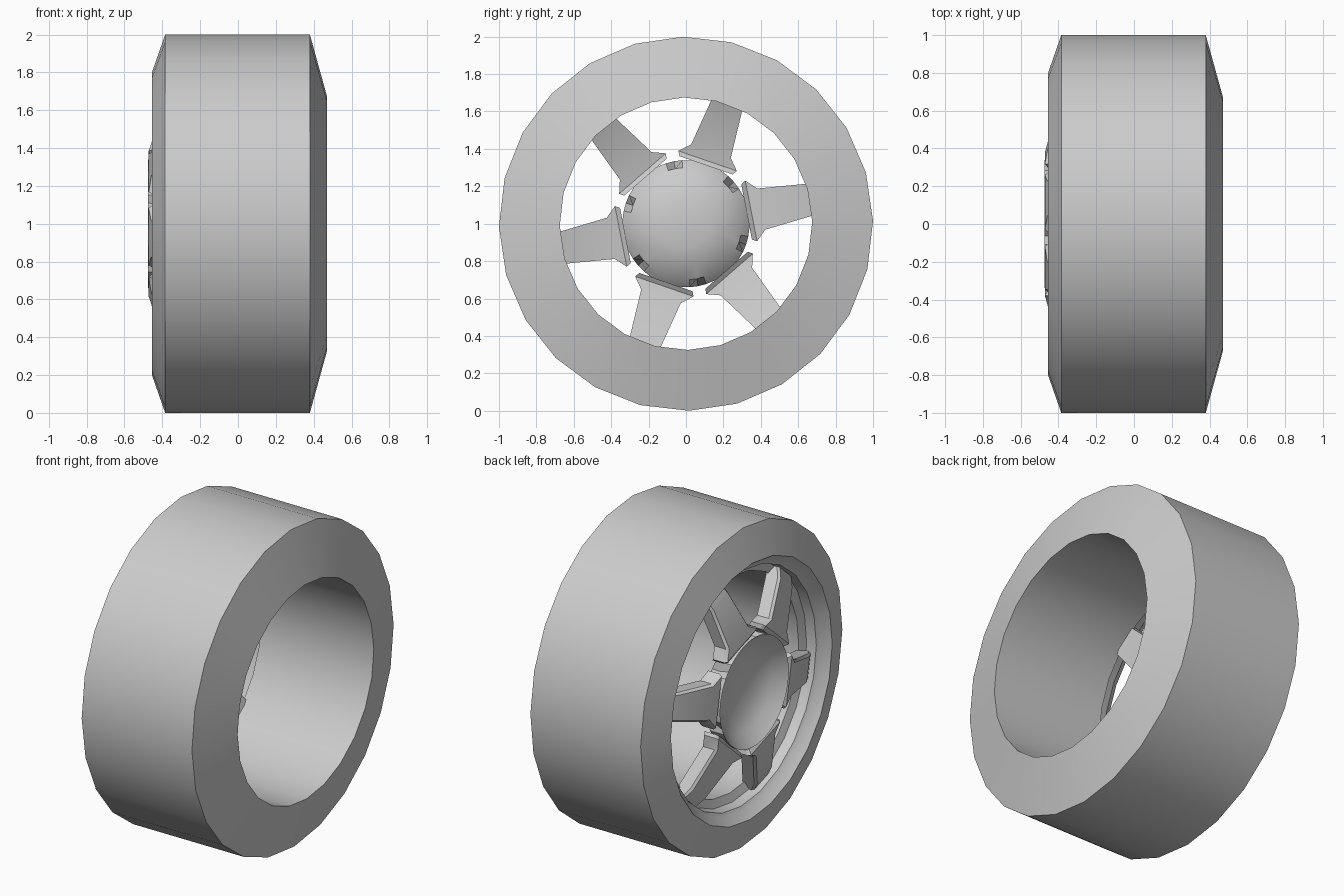
import bpy, bmesh, math

old = bpy.data.objects.get("Cube")
if old:
    bpy.data.objects.remove(old, do_unlink=True)

grey = bpy.data.materials.new("plain grey")
grey.use_nodes = True
grey.diffuse_color = (0.6, 0.6, 0.6, 1)
grey.node_tree.nodes["Principled BSDF"].inputs["Base Color"].default_value = (0.6, 0.6, 0.6, 1)


def polar(x, r, angle):
    return (x, r * math.cos(angle), 1 + r * math.sin(angle))


def finish(bm, name, sharp=30):
    bmesh.ops.remove_doubles(bm, verts=bm.verts, dist=0.0005)
    bmesh.ops.recalc_face_normals(bm, faces=bm.faces)
    mesh = bpy.data.meshes.new(name)
    bm.to_mesh(mesh)
    bm.free()
    mesh.materials.append(grey)
    obj = bpy.data.objects.new(name, mesh)
    bpy.context.collection.objects.link(obj)
    bpy.ops.object.select_all(action='DESELECT')
    obj.select_set(True)
    bpy.context.view_layer.objects.active = obj
    bpy.ops.object.shade_smooth_by_angle(angle=math.radians(sharp))
    return obj


def lathe(name, profile, sides, start, closed, notch=None):
    """Spin (x, radius) points about the axle; notch(i, k) scales a radius."""
    bm = bmesh.new()
    rings = []
    for k in range(sides):
        a = math.radians(start) + math.tau * k / sides
        rings.append([bm.verts.new(polar(x, r * (notch(i, k) if notch else 1), a))
                      for i, (x, r) in enumerate(profile)])
    n = len(profile)
    for k in range(sides):
        p, q = rings[k], rings[(k + 1) % sides]
        for i in range(n if closed else n - 1):
            j = (i + 1) % n
            bm.faces.new((p[i], p[j], q[j], q[i]))
    return finish(bm, name)


# Tyre and barrel in one closed section, with a stepped outer lip
lathe("tyre_and_rim", [
    (0.47, 0.675), (0.38, 1), (-0.385, 1), (-0.455, 0.8), (-0.405, 0.758),
    (-0.39, 0.735), (-0.33, 0.725), (-0.31, 0.675)], 24, 0.9, True)

# Dished hub, its back edge nicked between the spokes
FIRST = 11
lathe("hub", [
    (-0.35, 0), (-0.36, 0.17), (-0.41, 0.27), (-0.475, 0.34), (-0.38, 0.34),
    (-0.34, 0.3), (-0.29, 0.21), (-0.27, 0.13), (-0.262, 0)],
    48, FIRST + 30, False, lambda i, k: 0.84 if i == 4 and k % 8 == 0 else 1)

# Six tapered spokes, flared where they meet the hub: (radius, half width, front x)
stations = [(0.33, 0.15, -0.455), (0.355, 0.165, -0.472), (0.41, 0.112, -0.46),
            (0.66, 0.088, -0.395), (0.72, 0.085, -0.36)]
for s in range(6):
    a = math.radians(FIRST + 60 * s)
    bm = bmesh.new()
    loops = []
    for r, w, x in stations:
        loop = []
        for side, inset, depth in ((-1, 0.012, 0), (1, 0.012, 0), (1, 0, 0.015),
                                   (1, 0, 0.095), (-1, 0, 0.095), (-1, 0, 0.015)):
            h = side * (w - inset)
            loop.append(bm.verts.new(polar(x + depth, math.hypot(r, h), a + math.atan2(h, r))))
        loops.append(loop)
    for p, q in zip(loops, loops[1:]):
        for i in range(6):
            j = (i + 1) % 6
            bm.faces.new((p[i], p[j], q[j], q[i]))
    bm.faces.new(loops[0])
    bm.faces.new(loops[-1])
    finish(bm, f"spoke_{s + 1}")
